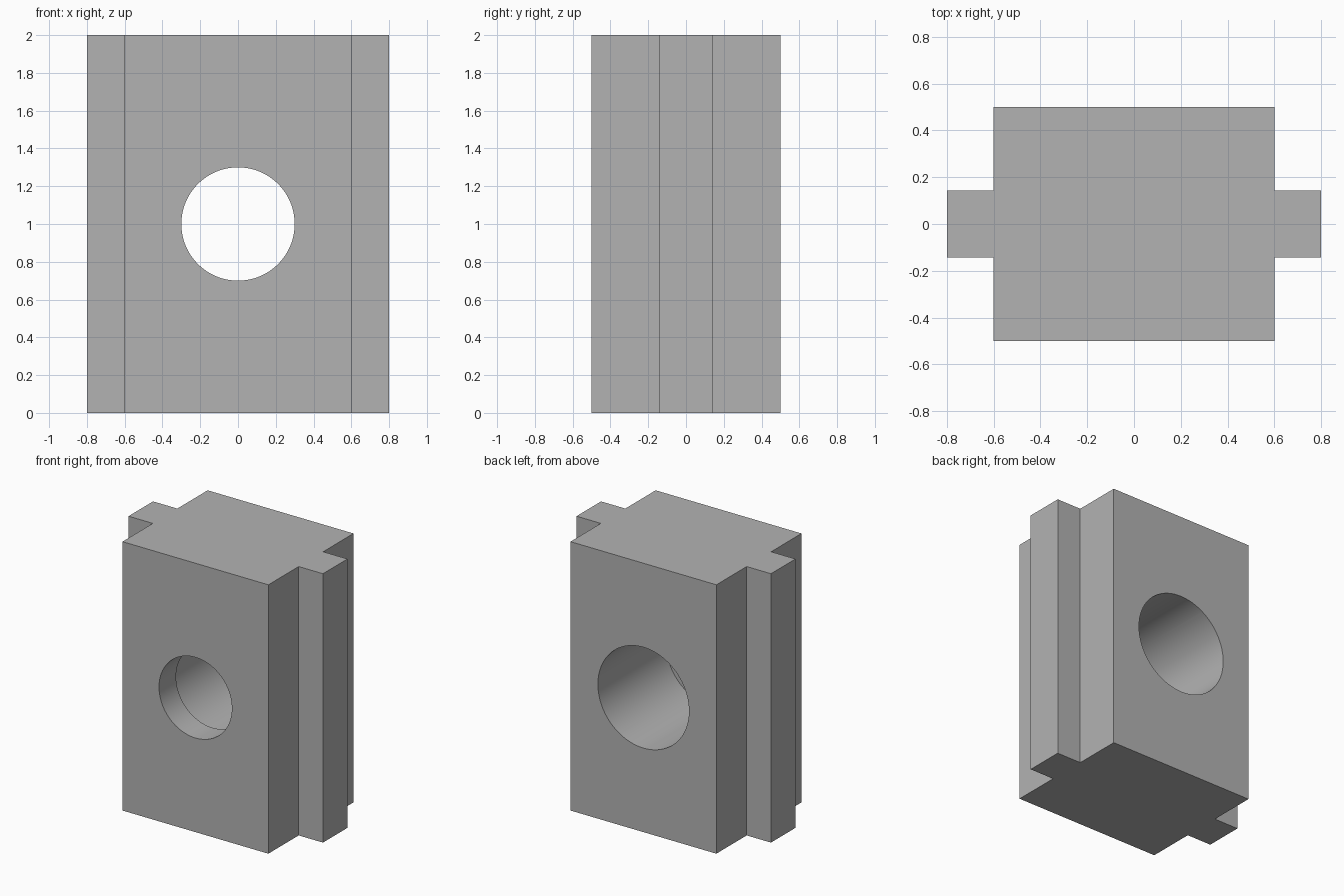
import bpy, bmesh, math

cube = bpy.data.objects.get("Cube")
if cube:
    bpy.data.objects.remove(cube, do_unlink=True)

HEIGHT = 2.0
BODY_X, BODY_Y = 0.6, 0.5      # half sizes of the main block
RAIL_X, RAIL_Y = 0.8, 0.144    # half sizes out to the side rails
STEP_Y = -0.3                  # floor of the counterbore

grey = bpy.data.materials.new("plain_grey")
grey.use_nodes = True
colour = (0.45, 0.45, 0.45, 1)
grey.diffuse_color = colour
grey.node_tree.nodes["Principled BSDF"].inputs["Base Color"].default_value = colour


def extrude_profile(name, points, height):
    bm = bmesh.new()
    base = bm.faces.new([bm.verts.new((x, y, 0)) for x, y in points])
    top = bmesh.ops.extrude_face_region(bm, geom=[base])["geom"]
    bmesh.ops.translate(bm, vec=(0, 0, height),
                        verts=[v for v in top if isinstance(v, bmesh.types.BMVert)])
    bmesh.ops.recalc_face_normals(bm, faces=bm.faces)
    mesh = bpy.data.meshes.new(name)
    bm.to_mesh(mesh)
    bm.free()
    mesh.materials.append(grey)
    obj = bpy.data.objects.new(name, mesh)
    bpy.context.collection.objects.link(obj)
    return obj


def bore(target, name, radius, y0, y1):
    # Cylindrical cutter along y
    bpy.ops.mesh.primitive_cylinder_add(
        vertices=96, radius=radius, depth=y1 - y0,
        location=(0, (y0 + y1) / 2, HEIGHT / 2), rotation=(math.pi / 2, 0, 0))
    cutter = bpy.context.object
    cutter.name = name
    cutter.data.materials.append(grey)
    cut = target.modifiers.new(name, 'BOOLEAN')
    cut.operation = 'DIFFERENCE'
    cut.solver = 'EXACT'
    cut.object = cutter
    bpy.context.view_layer.objects.active = target
    bpy.ops.object.modifier_apply(modifier=name)
    bpy.data.objects.remove(cutter, do_unlink=True)


# Block with a rail on each side: half outline, then its point mirror
half = [(BODY_X, -BODY_Y), (BODY_X, -RAIL_Y), (RAIL_X, -RAIL_Y),
        (RAIL_X, RAIL_Y), (BODY_X, RAIL_Y), (BODY_X, BODY_Y)]
block = extrude_profile("slotted_block", half + [(-x, -y) for x, y in half], HEIGHT)

# Through hole, and a wider counterbore from the back
bore(block, "through_hole", 0.3, -0.7, 0.7)
bore(block, "counterbore", 0.375, STEP_Y, 0.7)

# Smooth bore walls, sharp edges elsewhere
bpy.ops.object.select_all(action='DESELECT')
block.select_set(True)
bpy.context.view_layer.objects.active = block
bpy.ops.object.shade_smooth_by_angle(angle=math.radians(30))
